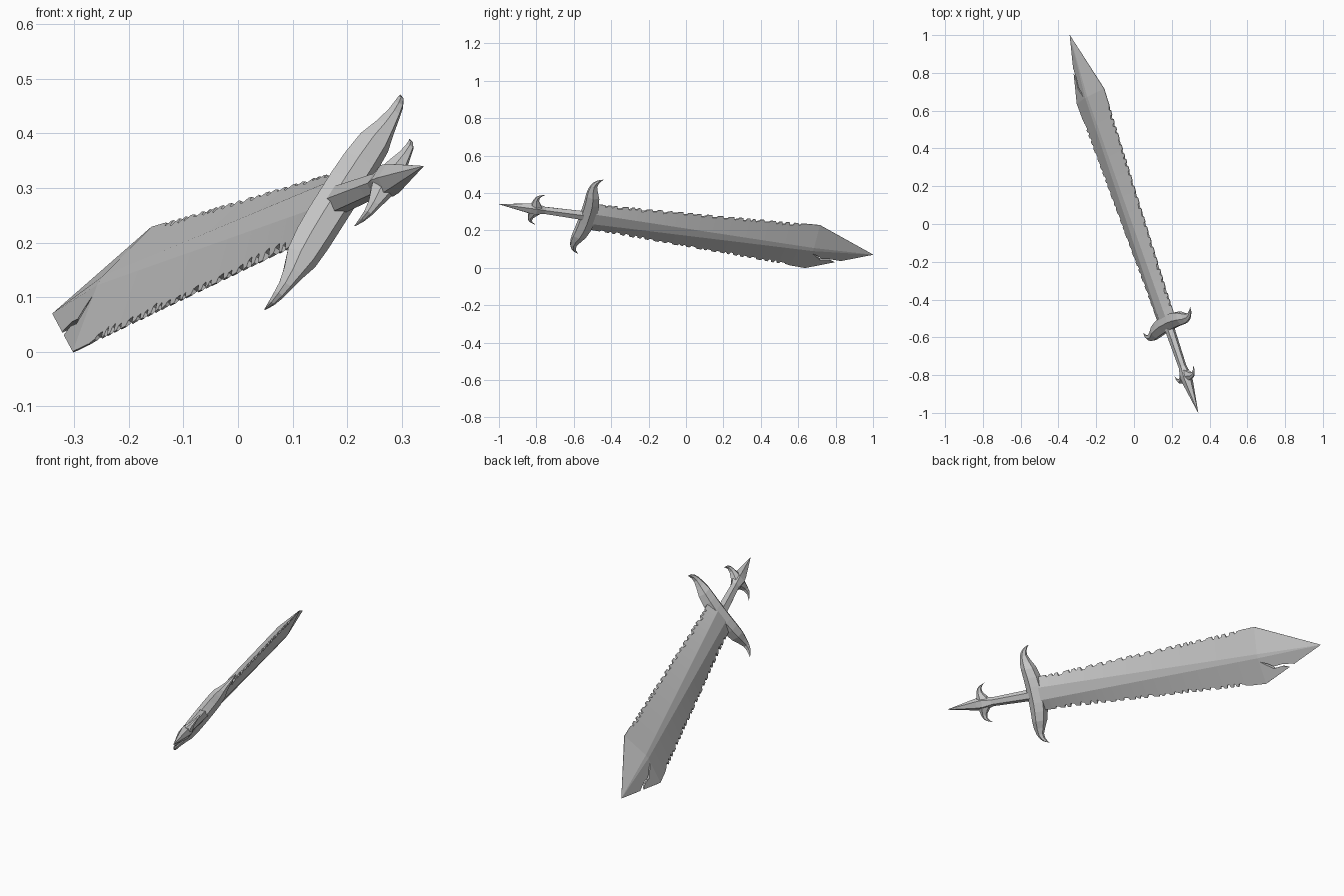
import bpy, bmesh, math, random
from mathutils import Vector, Matrix

if "Cube" in bpy.data.objects:
    bpy.data.objects.remove(bpy.data.objects["Cube"])

random.seed(4)

# Sword frame: local x along the blade, y across its width, z through its thickness
P0, P1 = Vector((0.34, -1.0, 0.34)), Vector((-0.34, 1.0, 0.07))
U = (P1 - P0).normalized()
W = Vector((0.142, 0.085, 0.227))
W = (W - U * W.dot(U)).normalized()
N = U.cross(W)
FRAME = Matrix((U, W, N)).transposed().to_4x4()
FRAME.translation = P0
LENGTH = (P1 - P0).length


def loft(name, rings):
    """Skin equal-sized rings of local points and cap both ends."""
    bm = bmesh.new()
    vs = [[bm.verts.new(p) for p in r] for r in rings]
    k = len(rings[0])
    for a, b in zip(vs, vs[1:]):
        for i in range(k):
            j = (i + 1) % k
            bm.faces.new((a[i], a[j], b[j], b[i]))
    bm.faces.new(vs[0])
    bm.faces.new(vs[-1])
    bmesh.ops.remove_doubles(bm, verts=bm.verts, dist=1e-5)
    bmesh.ops.recalc_face_normals(bm, faces=bm.faces)
    me = bpy.data.meshes.new(name)
    bm.to_mesh(me)
    bm.free()
    ob = bpy.data.objects.new(name, me)
    bpy.context.collection.objects.link(ob)
    ob.matrix_world = FRAME
    return ob


def lerp(table, x):
    for (a, p), (b, q) in zip(table, table[1:]):
        if x <= b:
            return p + (q - p) * max(0, x - a) / (b - a)
    return table[-1][1]


def cross_bar(name, stations):
    """Symmetric bar across the sword from (w, s centre, half s, half n)."""
    full = [(-w, s, a, b) for w, s, a, b in reversed(stations)] + stations
    rings = []
    for w, s, a, b in full:
        rings.append([(s - a, w, -b * .45), (s - a, w, b * .45), (s - a * .1, w, b),
                      (s + a, w, b * .6), (s + a, w, -b * .6), (s - a * .1, w, -b)])
    return loft(name, rings)


# Blade with chipped saw-tooth edges
ROOT, SHOULDER = 0.50, 1.785


def chips(start):
    t, s = [(ROOT, 0.0), (start, 0.0)], start
    while s < SHOULDER - 0.10:
        step = random.uniform(0.025, 0.065)
        low = random.uniform(0.010, 0.019)
        t += [(s + 0.004, low), (s + step * 0.45, low * 0.75),
              (s + step * 0.55, random.uniform(0, 0.005)), (s + step, 0.0)]
        s += step + 0.002
    return t + [(SHOULDER, 0.0)]


half_width = [(ROOT, 0.081), (SHOULDER, 0.141), (LENGTH, 0.001)]
half_flat = [(ROOT, 0.032), (SHOULDER, 0.010), (LENGTH, 0.0003)]
half_thick = [(ROOT, 0.024), (SHOULDER, 0.029), (LENGTH, 0.0005)]
top, bottom = chips(0.58), chips(0.60)
stops = sorted({round(s, 4) for s, _ in top + bottom} | {LENGTH})
rings = []
for s in stops:
    h, f, t = lerp(half_width, s), lerp(half_flat, s), lerp(half_thick, s)
    dt, db = lerp(top, s), lerp(bottom, s)
    et, eb = [min(t, t * (0.05 + 0.95 * d / (h - f))) for d in (dt, db)]
    rings.append([(s, h - dt, et), (s, f, t), (s, -f, t), (s, db - h, eb),
                  (s, db - h, -eb), (s, -f, -t), (s, f, -t), (s, h - dt, -et)])
blade = loft("blade", rings)

# Crack near the point
crack = [(1.99, -0.085), (1.955, -0.066), (1.90, -0.060), (1.855, -0.064), (1.825, -0.045),
         (1.79, -0.030), (1.815, -0.049), (1.85, -0.074), (1.90, -0.069), (1.95, -0.085)]
cutter = loft("crack_cutter", [[(s, w, z) for s, w in crack] for z in (-0.1, 0.1)])
cutter.hide_render = True
cutter.hide_set(True)
mod = blade.modifiers.new("crack", 'BOOLEAN')
mod.operation, mod.object, mod.solver = 'DIFFERENCE', cutter, 'EXACT'

# Crossguard with tips hooked toward the blade
cross_bar("crossguard", [
    (0.04, 0.506, 0.040, 0.036), (0.085, 0.502, 0.038, 0.035), (0.13, 0.494, 0.034, 0.031),
    (0.165, 0.485, 0.026, 0.020), (0.195, 0.482, 0.017, 0.013), (0.215, 0.488, 0.013, 0.010),
    (0.232, 0.502, 0.009, 0.006), (0.243, 0.522, 0.001, 0.001)])

# Grip and pommel spike
def hexagon(s, a, b):
    return [(s, a * math.cos(i * math.pi / 3), b * math.sin(i * math.pi / 3)) for i in range(6)]


loft("grip", [hexagon(0.20, 0.020, 0.020), hexagon(0.30, 0.023, 0.022),
              hexagon(0.50, 0.029, 0.026)])
loft("pommel_spike", [hexagon(0.0, 0.0006, 0.0006), hexagon(0.175, 0.031, 0.028),
                      hexagon(0.21, 0.034, 0.030), hexagon(0.26, 0.022, 0.021)])

# Pommel hooks
cross_bar("pommel_hooks", [
    (0.012, 0.210, 0.034, 0.024), (0.032, 0.203, 0.024, 0.019), (0.055, 0.196, 0.014, 0.012),
    (0.075, 0.199, 0.010, 0.008), (0.088, 0.213, 0.007, 0.005), (0.098, 0.236, 0.001, 0.001)])
